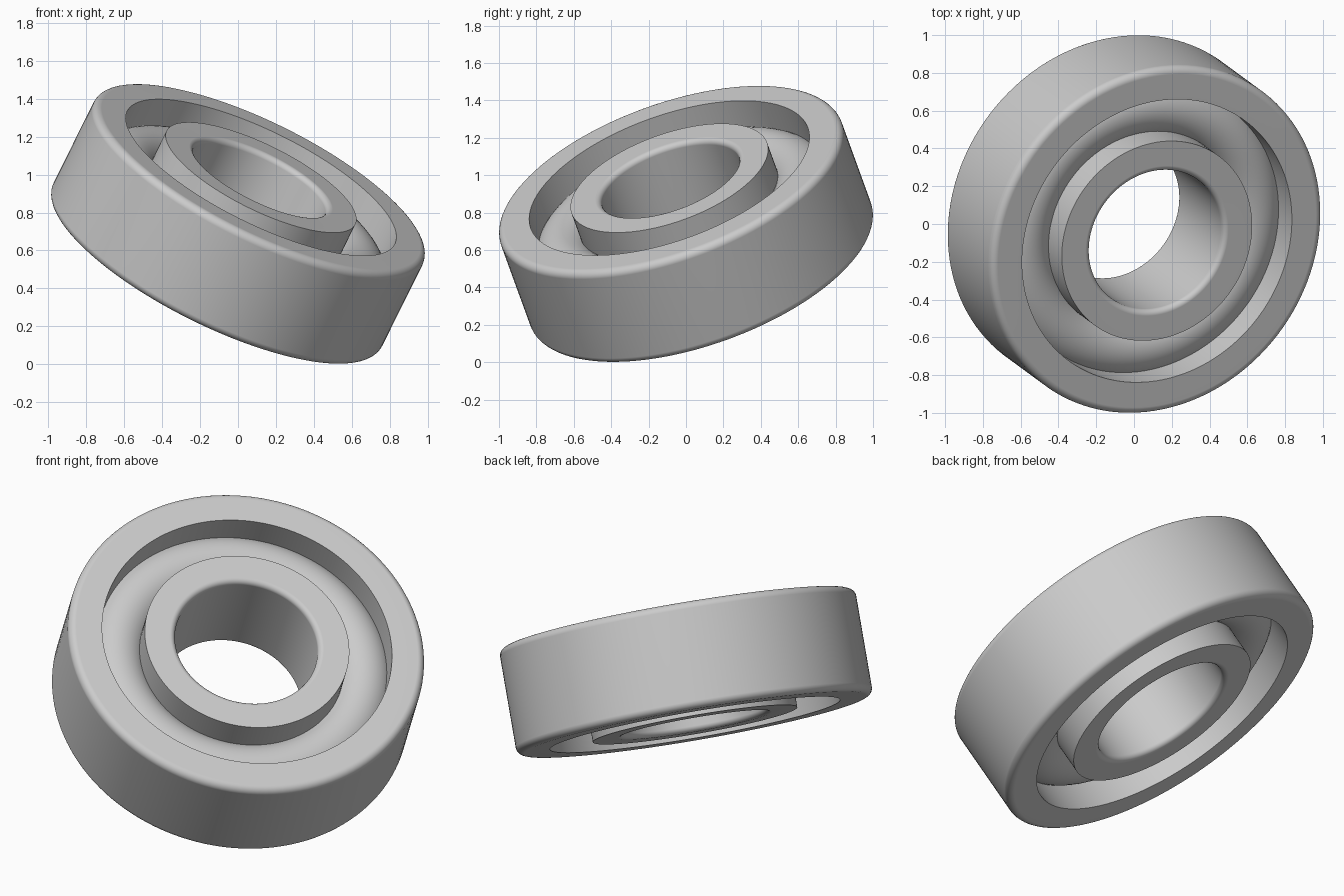
import bpy
import bmesh
from math import radians, pi, sin, cos
from mathutils import Matrix, Vector

cube = bpy.data.objects.get("Cube")
if cube:
    bpy.data.objects.remove(cube, do_unlink=True)

HALF_WIDTH = 0.288
OUTER_RADIUS = 0.968
OUTER_LAND = 0.788
INNER_LAND = 0.556
BORE_RADIUS = 0.388
SEGMENTS = 128

# Whole bearing leans over on two axes
POSE = (Matrix.Translation((0, 0, 0.74))
        @ Matrix.Rotation(radians(20), 4, 'X')
        @ Matrix.Rotation(radians(25), 4, 'Y'))

steel = bpy.data.materials.new("Steel grey")
steel.use_nodes = True
colour = (0.6, 0.6, 0.6, 1)
steel.diffuse_color = colour
steel.node_tree.nodes["Principled BSDF"].inputs["Base Color"].default_value = colour


def lathe(name, profile):
    """Revolve a closed (radius, height) profile around the bearing axis."""
    bm = bmesh.new()
    verts = [bm.verts.new((r, 0, z)) for r, z in profile]
    edges = [bm.edges.new((a, b)) for a, b in zip(verts, verts[1:] + verts[:1])]
    bmesh.ops.spin(bm, geom=verts + edges, cent=Vector(), axis=(0, 0, 1),
                   angle=2 * pi, steps=SEGMENTS, use_merge=True)
    bmesh.ops.remove_doubles(bm, verts=bm.verts, dist=1e-5)
    bmesh.ops.recalc_face_normals(bm, faces=bm.faces)
    mesh = bpy.data.meshes.new(name)
    bm.to_mesh(mesh)
    bm.free()
    mesh.materials.append(steel)
    obj = bpy.data.objects.new(name, mesh)
    bpy.context.collection.objects.link(obj)
    obj.matrix_world = POSE
    bpy.ops.object.select_all(action='DESELECT')
    obj.select_set(True)
    bpy.context.view_layer.objects.active = obj
    bpy.ops.object.shade_smooth_by_angle(angle=radians(35))
    # Keep the broad faces flat beside the rounded edges
    weighted = obj.modifiers.new("Flat face shading", 'WEIGHTED_NORMAL')
    weighted.keep_sharp = True
    return obj


def race_profile(sharp, rounded, fillet, steps=6):
    """Rectangle with square corners on one side and filleted ones on the other."""
    out = 1 if rounded > sharp else -1
    top = [(sharp, HALF_WIDTH)]
    for i in range(steps + 1):
        a = pi / 2 * (1 - i / steps)
        top.append((rounded - out * fillet * (1 - cos(a)),
                    HALF_WIDTH - fillet * (1 - sin(a))))
    return top + [(r, -z) for r, z in reversed(top)]


# Outer and inner races
lathe("outer_race", race_profile(OUTER_LAND, OUTER_RADIUS, 0.04))
lathe("inner_race", race_profile(INNER_LAND, BORE_RADIUS, 0.03))

# Rounded filler ring bulging between the races
middle = (OUTER_LAND + INNER_LAND) / 2
tube = 0.168
lathe("rolling_ring", [(middle + tube * cos(2 * pi * i / 40),
                        tube * sin(2 * pi * i / 40)) for i in range(40)])
